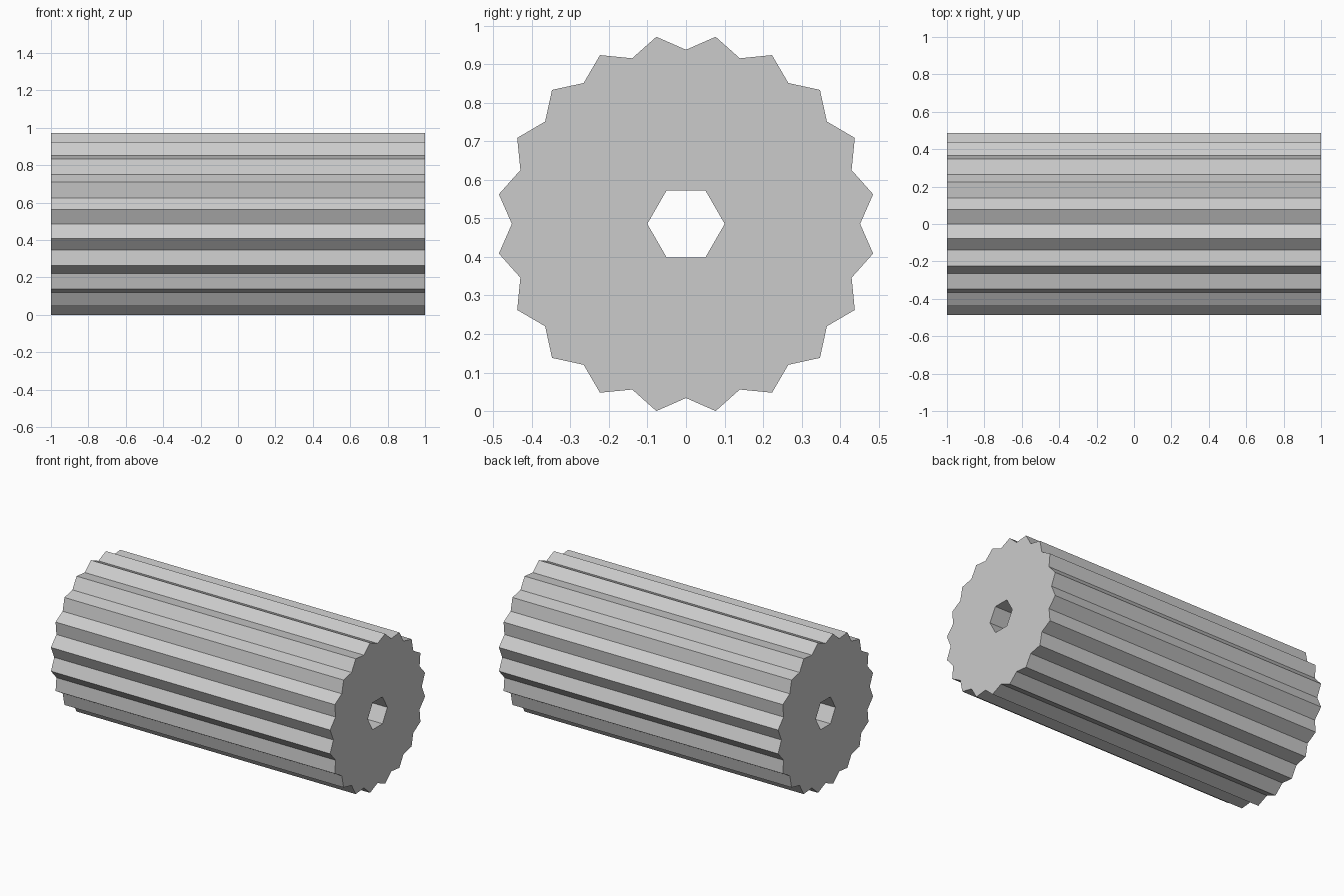
import bpy, bmesh
from math import sin, cos, radians

if "Cube" in bpy.data.objects:
    bpy.data.objects.remove(bpy.data.objects["Cube"])

TEETH, TIP_R, ROOT_R, BORE_R = 20, 0.4918, 0.452, 0.1005
HALF_LENGTH = 1.0
CENTRE_Z = TIP_R * cos(radians(9))   # lowest tooth tips rest on z = 0

bm = bmesh.new()


def ring(x, radii, count):
    """Closed ring of vertices in the YZ plane, cycling through the radii."""
    verts = []
    for i in range(count):
        a, r = radians(360 * i / count), radii[i % len(radii)]
        verts.append(bm.verts.new((x, r * cos(a), CENTRE_Z + r * sin(a))))
    return verts


def walls(a, b):
    """Quads joining two matching rings."""
    n = len(a)
    for i in range(n):
        j = (i + 1) % n
        bm.faces.new((a[i], a[j], b[j], b[i]))


def end_cap(outer, inner):
    """Toothed disc with a hex hole, made of two half faces."""
    h, k = len(outer) // 2, len(inner) // 2
    for o, i in ((0, 0), (h, k)):
        rim = [outer[(o + n) % (2 * h)] for n in range(h + 1)]
        hole = [inner[(i + n) % (2 * k)] for n in range(k + 1)]
        bm.faces.new(rim + hole[::-1])


# Toothed outside and hexagonal bore
ends = [(ring(x, (ROOT_R, TIP_R), TEETH * 2), ring(x, (BORE_R,), 6))
        for x in (-HALF_LENGTH, HALF_LENGTH)]
walls(ends[0][0], ends[1][0])
walls(ends[0][1], ends[1][1])

# Flat ends
for outer, inner in ends:
    end_cap(outer, inner)

bmesh.ops.recalc_face_normals(bm, faces=bm.faces)
mesh = bpy.data.meshes.new("fluted_roller")
bm.to_mesh(mesh)
bm.free()
bpy.context.collection.objects.link(bpy.data.objects.new("fluted_roller", mesh))
